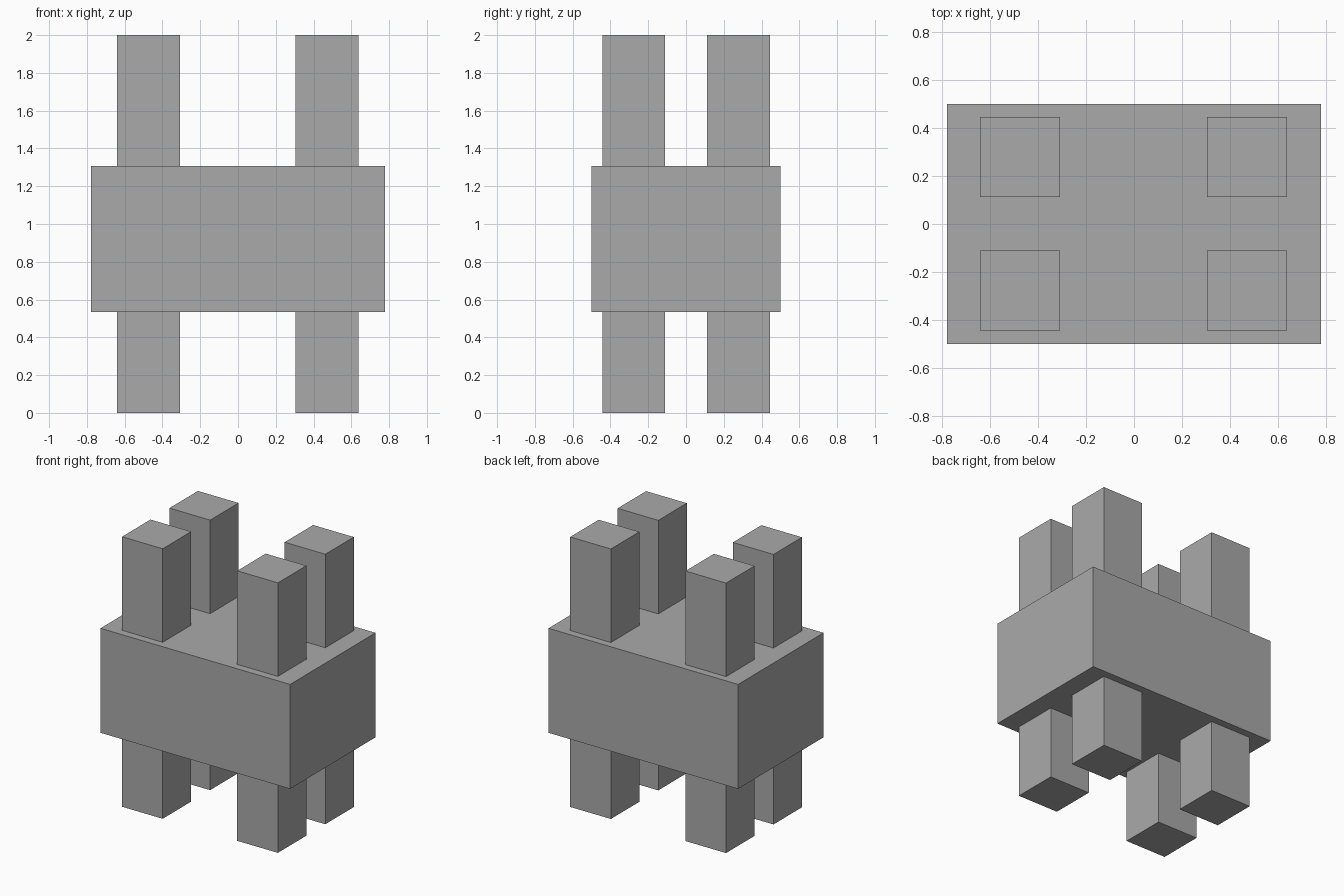
import bpy

if "Cube" in bpy.data.objects:
    bpy.data.objects.remove(bpy.data.objects["Cube"])

# One plain grey for everything
grey = bpy.data.materials.new("plain grey")
grey.diffuse_color = (0.4, 0.4, 0.4, 1)
grey.use_nodes = True
grey.node_tree.nodes["Principled BSDF"].inputs["Base Color"].default_value = grey.diffuse_color


def box(name, x, y, z):
    """Axis-aligned box from (min, max) ranges."""
    ranges = (x, y, z)
    bpy.ops.mesh.primitive_cube_add(size=1, location=[(a + b) / 2 for a, b in ranges])
    ob = bpy.context.object
    ob.name = name
    ob.scale = [b - a for a, b in ranges]
    bpy.ops.object.transform_apply(location=False, rotation=False, scale=True)
    ob.data.materials.append(grey)
    return ob


# Central block
box("body_block", (-0.777, 0.777), (-0.5, 0.5), (0.533, 1.307))

# Four square posts running through the block
for side, x in (("left", (-0.64, -0.307)), ("right", (0.304, 0.637))):
    for end, y in (("front", (-0.443, -0.11)), ("back", (0.112, 0.445))):
        box(f"{end}_{side}_post", x, y, (0, 2))
